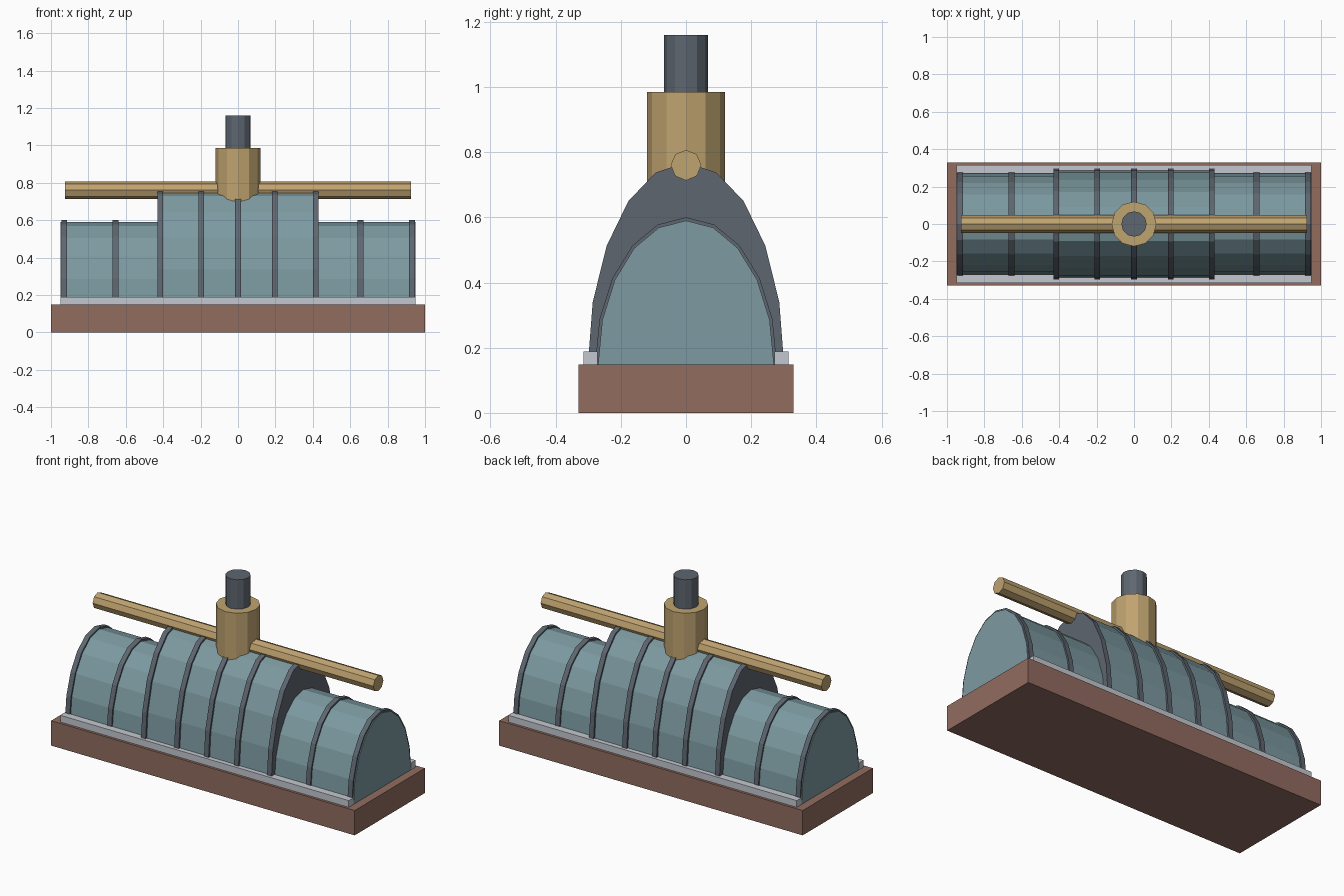
import bpy
import bmesh
from math import cos, sin, pi
from mathutils import Matrix

default = bpy.data.objects.get("Cube")
if default:
    bpy.data.objects.remove(default, do_unlink=True)


def material(name, rgb):
    """Flat material from 0-255 display values, stored as linear."""
    linear = [((c / 255 + 0.055) / 1.055) ** 2.4 for c in rgb] + [1]
    mat = bpy.data.materials.new(name)
    mat.use_nodes = True
    mat.diffuse_color = linear
    mat.node_tree.nodes["Principled BSDF"].inputs["Base Color"].default_value = linear
    return mat


TEAL = material("teal_shell", (124, 154, 161))
STEEL = material("dark_steel", (94, 102, 112))
BRASS = material("brass", (191, 163, 112))
BRICK = material("brick", (145, 108, 95))
PALE = material("pale_metal", (196, 201, 208))

FLOOR = 0.148   # top of the plinth


def finish(name, bm, mat):
    bmesh.ops.recalc_face_normals(bm, faces=bm.faces)
    mesh = bpy.data.meshes.new(name)
    bm.to_mesh(mesh)
    bm.free()
    mesh.materials.append(mat)
    obj = bpy.data.objects.new(name, mesh)
    bpy.context.collection.objects.link(obj)
    return obj


def box(name, size, centre, mat):
    bm = bmesh.new()
    bmesh.ops.create_cube(bm, size=1, matrix=Matrix.Translation(centre) @ Matrix.Diagonal((*size, 1)))
    return finish(name, bm, mat)


def cylinder(name, radius, length, centre, sides, mat, turn=None):
    bm = bmesh.new()
    bmesh.ops.create_cone(bm, cap_ends=True, segments=sides, radius1=radius, radius2=radius,
                          depth=length, matrix=Matrix.Translation(centre) @ (turn or Matrix()))
    return finish(name, bm, mat)


def arch(name, x, length, half_width, height, mat, sides=10):
    """Half-ellipse section extruded along x, its foot sunk into the plinth."""
    outline = [(half_width * cos(pi * i / sides), FLOOR + height * sin(pi * i / sides))
               for i in range(sides + 1)]
    outline = [(half_width, FLOOR - 0.02)] + outline + [(-half_width, FLOOR - 0.02)]
    bm = bmesh.new()
    face = bm.faces.new([bm.verts.new((x - length / 2, y, z)) for y, z in outline])
    end = bmesh.ops.extrude_face_region(bm, geom=[face])["geom"]
    bmesh.ops.translate(bm, vec=(length, 0, 0),
                        verts=[v for v in end if isinstance(v, bmesh.types.BMVert)])
    return finish(name, bm, mat)


# Plinth and side rails
box("plinth", (2, 0.66, FLOOR), (0, 0, FLOOR / 2), BRICK)
for side, y in (("front", -0.293), ("back", 0.293)):
    box(f"{side}_rail", (1.9, 0.044, 0.05), (0, y, 0.163), PALE)

# Long low shell and the taller middle shell
arch("low_shell", 0, 1.9, 0.27, 0.442, TEAL)
arch("tall_shell", 0, 0.83, 0.29, 0.61, TEAL)

# Ribs
for i, x in enumerate((-0.93, -0.655, 0.655, 0.93)):
    arch(f"low_rib_{i + 1}", x, 0.03, 0.279, 0.452, STEEL)
for i, x in enumerate((-0.415, -0.197, 0, 0.197, 0.415)):
    arch(f"tall_rib_{i + 1}", x, 0.03, 0.301, 0.62, STEEL)

# Overhead pipe, collar and stack
cylinder("pipe", 0.047, 1.85, (0, 0, 0.76), 8, BRASS, Matrix.Rotation(pi / 2, 4, "Y"))
cylinder("collar", 0.12, 0.3, (0, 0, 0.835), 12, BRASS)
cylinder("stack", 0.068, 0.3, (0, 0, 1.01), 12, STEEL)
